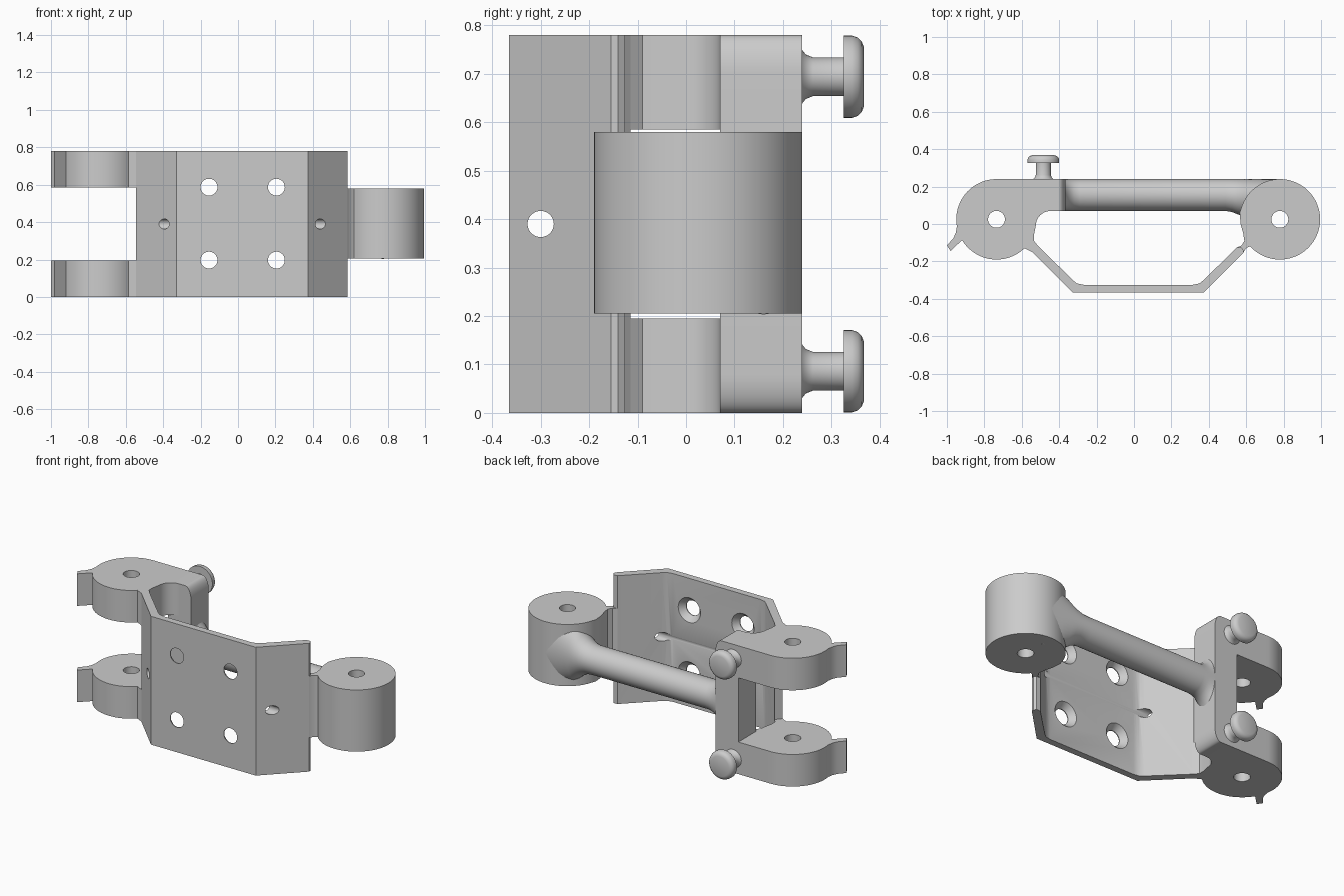
import bpy, bmesh
from math import sin, cos, pi, radians

cube = bpy.data.objects.get("Cube")
if cube:
    bpy.data.objects.remove(cube, do_unlink=True)

grey = bpy.data.materials.new("plain_grey")
grey.use_nodes = True
grey.diffuse_color = (0.6, 0.6, 0.6, 1)
grey.node_tree.nodes["Principled BSDF"].inputs["Base Color"].default_value = (0.6, 0.6, 0.6, 1)

HEIGHT, MID = 0.78, 0.39
LUG_H = 0.195
PIN_R = 0.045
BARREL_R = 0.215
LUG_X, BARREL_X, PIN_Y = -0.735, 0.78, 0.025

# Order in which (u, v, t) go to x, y, z for each axis t
AXES = {"x": lambda u, v, t: (t, u, v),
        "y": lambda u, v, t: (u, t, v),
        "z": lambda u, v, t: (u, v, t)}


def finish(name, bm):
    bmesh.ops.recalc_face_normals(bm, faces=bm.faces)
    mesh = bpy.data.meshes.new(name)
    bm.to_mesh(mesh)
    bm.free()
    mesh.materials.append(grey)
    obj = bpy.data.objects.new(name, mesh)
    bpy.context.collection.objects.link(obj)
    return obj


def skin(name, axis, rings):
    """Join rings of points (u, v, t) with quads and cap both ends."""
    bm = bmesh.new()
    loops = [[bm.verts.new(AXES[axis](*p)) for p in ring] for ring in rings]
    for a, b in zip(loops, loops[1:]):
        for i in range(len(a)):
            j = (i + 1) % len(a)
            bm.faces.new((a[i], a[j], b[j], b[i]))
    bm.faces.new(loops[0])
    bm.faces.new(loops[-1])
    return finish(name, bm)


def extrude(name, axis, outline, low, high):
    return skin(name, axis, [[(u, v, t) for u, v in outline] for t in (low, high)])


def loft(name, axis, rings, n=48):
    """Ellipse rings given as (t, u, v, radius_u, radius_v)."""
    return skin(name, axis, [[(u + ru * cos(2 * pi * i / n), v + rv * sin(2 * pi * i / n), t)
                              for i in range(n)] for t, u, v, ru, rv in rings])


def turned(name, axis, u, v, profile):
    return loft(name, axis, [(t, u, v, r, r) for t, r in profile])


def arc(cx, cy, rx, ry, start, end, n):
    angles = [radians(start + (end - start) * i / n) for i in range(n + 1)]
    return [(cx + rx * cos(a), cy + ry * sin(a)) for a in angles]


def activate(obj):
    bpy.ops.object.select_all(action="DESELECT")
    obj.select_set(True)
    bpy.context.view_layer.objects.active = obj


def cut(obj, cutters):
    for cutter in cutters:
        cutter.hide_render = True
        mod = obj.modifiers.new("hole", "BOOLEAN")
        mod.operation = "DIFFERENCE"
        mod.solver = "EXACT"
        mod.object = cutter
        activate(obj)
        bpy.ops.object.modifier_apply(modifier=mod.name)
        bpy.data.objects.remove(cutter, do_unlink=True)


parts = []

# Bent mounting plate with flared wings
plate = extrude("mounting_plate", "z", [
    (-0.33, -0.365), (0.375, -0.365), (0.585, -0.155), (0.585, -0.14),
    (0.575, -0.126), (0.55, -0.126), (0.372, -0.3), (0.35, -0.318),
    (0.315, -0.325), (-0.27, -0.325), (-0.305, -0.318), (-0.327, -0.3),
    (-0.515, -0.115), (-0.545, -0.15)], 0, HEIGHT)
holes = [turned("screw_cutter", "y", x, z,
                [(-0.5, PIN_R), (-0.36, PIN_R), (-0.325, 0.075), (-0.28, 0.075)])
         for x in (-0.155, 0.205) for z in (0.197, 0.587)]
holes.append(turned("wing_cutter", "x", -0.3, MID, [(-0.8, 0.027), (0.8, 0.027)]))
cut(plate, holes)
parts.append(plate)

# Pair of hinge lugs with a finger on the outside and an arm to the post
lug_outline = (
    arc(LUG_X, PIN_Y, BARREL_R, BARREL_R, 90, 190, 24)
    + [(-0.952, -0.045), (-0.965, -0.075), (-1.0, -0.115), (-0.98, -0.145)]
    + arc(LUG_X, PIN_Y, BARREL_R, BARREL_R, 211, 314, 26)
    + [(-0.545, -0.15), (-0.515, -0.115), (-0.535, -0.09), (-0.535, -0.06)]
    + arc(-0.445, -0.01, 0.08, 0.08, 180, 90, 10)
    + [(-0.405, 0.07), (-0.405, 0.24)])
for side, low in (("lower", 0), ("upper", HEIGHT - LUG_H)):
    lug = extrude(side + "_hinge_lug", "z", lug_outline, low, low + LUG_H)
    cut(lug, [turned("pin_cutter", "z", LUG_X, PIN_Y, [(-1, PIN_R), (2, PIN_R)])])
    parts.append(lug)

# Upright post joining the lugs, rounded on its inner end
parts.append(extrude("upright_post", "y",
                     [(-0.52, HEIGHT), (-0.52, 0)]
                     + arc(-0.405, 0.08, 0.04, 0.08, -90, 0, 10)
                     + arc(-0.405, HEIGHT - 0.08, 0.04, 0.08, 0, 90, 10), 0.07, 0.24))

# Hinge barrel with a web reaching to the plate
barrel = extrude("hinge_barrel", "z",
                 arc(BARREL_X, PIN_Y, BARREL_R, BARREL_R, 222, 520, 72)
                 + [(0.565, 0.06), (0.57, 0.0), (0.584, -0.05), (0.59, -0.09),
                    (0.575, -0.115), (0.55, -0.126), (0.583, -0.155), (0.6, -0.13)],
                 0.205, 0.58)
cut(barrel, [turned("pin_cutter", "z", BARREL_X, PIN_Y, [(-1, PIN_R), (2, PIN_R)])])
parts.append(barrel)

# Round crossbar flaring into the post and the barrel
parts.append(loft("crossbar", "x", [
    (x, y, MID, ry, rz) for x, y, ry, rz in (
        (-0.385, 0.155, 0.085, 0.19), (-0.365, 0.155, 0.085, 0.14),
        (-0.345, 0.155, 0.085, 0.11), (-0.32, 0.155, 0.085, 0.092),
        (-0.29, 0.155, 0.085, 0.085), (0.49, 0.155, 0.085, 0.085),
        (0.525, 0.152, 0.088, 0.089), (0.555, 0.146, 0.094, 0.101),
        (0.59, 0.14, 0.1, 0.125), (0.63, 0.14, 0.1, 0.16),
        (0.7, 0.16, 0.08, 0.18), (0.78, 0.16, 0.08, 0.187))]))

# Two mushroom knobs on the back of the post
knob_profile = [(0.23, 0.066), (0.24, 0.055), (0.247, 0.046), (0.262, 0.04), (0.325, 0.04),
                (0.325, 0.085), (0.343, 0.085), (0.355, 0.081), (0.363, 0.073), (0.368, 0.06)]
for side, z in (("lower", 0.086), ("upper", HEIGHT - 0.086)):
    parts.append(turned(side + "_knob", "y", -0.485, z, knob_profile))

for part in parts:
    activate(part)
    bpy.ops.object.shade_smooth_by_angle(angle=radians(32))
